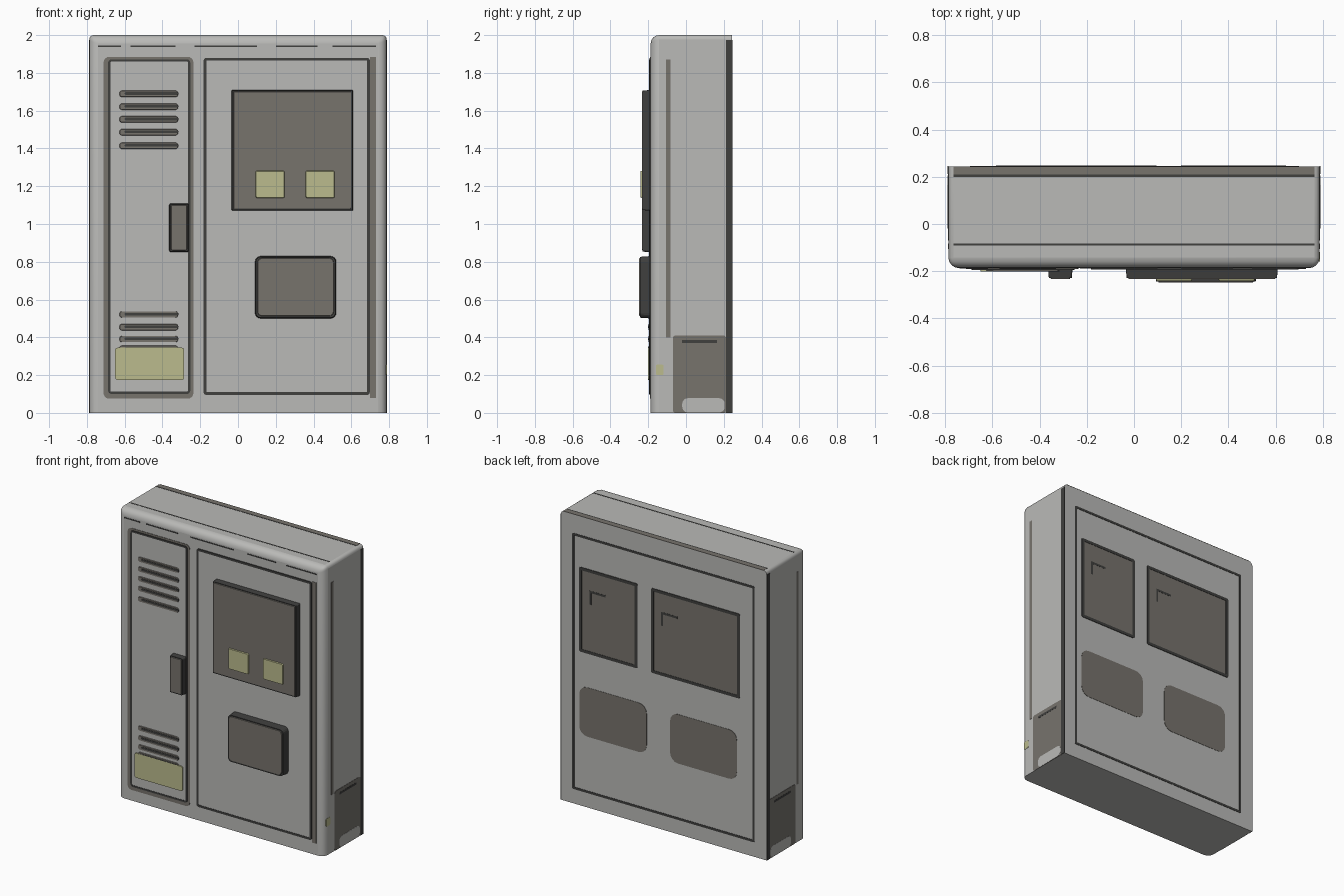
import bpy, bmesh, math
from mathutils import Vector

if "Cube" in bpy.data.objects:
    bpy.data.objects.remove(bpy.data.objects["Cube"])


def material(name, r, g, b):
    m = bpy.data.materials.new(name)
    m.diffuse_color = (r, g, b, 1)
    m.use_nodes = True
    m.node_tree.nodes["Principled BSDF"].inputs["Base Color"].default_value = m.diffuse_color
    return m


LIGHT = material("light grey paint", 0.49, 0.49, 0.475)
BROWN = material("warm mid grey", 0.185, 0.172, 0.152)
DARK = material("dark seam grey", 0.05, 0.05, 0.048)
YELLOW = material("pale yellow", 0.50, 0.50, 0.27)

# surface coordinates (u, v, distance outward) for each side of the cabinet
PLACE = {
    "front": lambda u, v, d: (u, -d, v),
    "back": lambda u, v, d: (u, d, v),
    "right": lambda u, v, d: (d, u, v),
    "left": lambda u, v, d: (-d, u, v),
    "top": lambda u, v, d: (u, v, d),
}
W, F, B, H = 0.787, 0.187, 0.243, 2.0
LEVEL = {"front": F, "back": B, "right": W, "left": W, "top": H - 0.001}


def finish(name, bm, mat):
    bmesh.ops.recalc_face_normals(bm, faces=bm.faces)
    me = bpy.data.meshes.new(name)
    bm.to_mesh(me)
    bm.free()
    me.materials.append(mat)
    ob = bpy.data.objects.new(name, me)
    bpy.context.collection.objects.link(ob)
    return ob


def outline(u0, u1, v0, v1, r):
    if r <= 0:
        return [(u1, v1), (u0, v1), (u0, v0), (u1, v0)]
    pts = []
    for i, (cu, cv) in enumerate([(u1 - r, v1 - r), (u0 + r, v1 - r), (u0 + r, v0 + r), (u1 - r, v0 + r)]):
        for k in range(5):
            a = math.pi / 2 * (i + k / 4)
            pts.append((cu + r * math.cos(a), cv + r * math.sin(a)))
    return pts


def slab(name, side, u0, u1, v0, v1, mat, out=0.003, r=0.0, base=0.0, taper=0.0, ring=0.0):
    """Rounded plate on one side of the cabinet; ring > 0 makes it a frame."""
    bm = bmesh.new()
    f, lv = PLACE[side], LEVEL[side]

    def loop(inset, d):
        rr = max(r - inset, 0.001) if r > 0 else 0
        return [bm.verts.new(f(u, v, lv + d)) for u, v in
                outline(u0 + inset, u1 - inset, v0 + inset, v1 - inset, rr)]

    lo, hi = loop(0, base), loop(taper, out)
    loops = [lo, hi]
    if ring:
        loops += [loop(ring, out), loop(ring, base)]
    n = len(lo)
    for a, b in zip(loops, loops[1:]):
        for i in range(n):
            j = (i + 1) % n
            bm.faces.new((a[i], a[j], b[j], b[i]))
    if not ring:
        bm.faces.new(hi)
        bm.faces.new(lo)
    return finish(name, bm, mat)


# cabinet body: rounded front and top edges, crisp back
bm = bmesh.new()
bmesh.ops.create_cube(bm, size=1)
for v in bm.verts:
    v.co = Vector((v.co.x * 2 * W, (B - F) / 2 + v.co.y * (B + F), (v.co.z + 0.5) * H))
weight = bm.edges.layers.float.new("bevel_weight_edge")
for e in bm.edges:
    m = (e.verts[0].co + e.verts[1].co) / 2
    front, top, side = m.y < -F + 0.01, m.z > H - 0.01, abs(m.x) > W - 0.01
    if front and (top or side):
        e[weight] = 1.0
    elif top and side:
        e[weight] = 0.5
body = finish("cabinet_body", bm, LIGHT)
mod = body.modifiers.new("round edges", "BEVEL")
mod.limit_method = "WEIGHT"
mod.width = 0.045
mod.segments = 4
bpy.context.view_layer.objects.active = body
body.select_set(True)
bpy.ops.object.shade_smooth_by_angle(angle=math.radians(40))
body.select_set(False)

# narrow left door with its seams
slab("left_door", "front", -0.685, -0.255, 0.105, 1.865, LIGHT, out=0.006, r=0.02)
slab("left_door_outer_seam", "front", -0.712, -0.236, 0.075, 1.885, BROWN, out=0.003, r=0.03, ring=0.028)
slab("left_door_inner_seam", "front", -0.688, -0.252, 0.10, 1.872, DARK, out=0.008, r=0.02, ring=0.012)

# wide right door with its seams
slab("right_door", "front", -0.17, 0.69, 0.105, 1.87, LIGHT, out=0.004, r=0.015)
slab("right_door_seam", "front", -0.182, 0.698, 0.095, 1.88, DARK, out=0.006, r=0.015, ring=0.015)
slab("right_door_hinge_strip", "front", 0.698, 0.73, 0.08, 1.885, BROWN, out=0.003)

# ventilation slots, upper and lower groups
for i, z in enumerate([1.69, 1.622, 1.555, 1.487, 1.415, 0.522, 0.455, 0.392, 0.34]):
    slab(f"vent_slot_{i + 1}", "front", -0.63, -0.315, z - 0.02, z + 0.018, BROWN, out=0.012, r=0.017, taper=0.004)
    slab(f"vent_shadow_{i + 1}", "front", -0.60, -0.315, z - 0.006, z + 0.008, DARK, out=0.014, r=0.006, base=0.01)

# yellow label on the left door
slab("warning_label", "front", -0.65, -0.285, 0.175, 0.345, YELLOW, out=0.0145, r=0.012, base=0.004)

# door handle, screen housing and lower box: dark sides with a lighter face
for name, u0, u1, v0, v1, out, r, rim in [
        ("door_handle", -0.365, -0.26, 0.85, 1.11, 0.043, 0.012, 0.010),
        ("screen_housing", -0.035, 0.61, 1.07, 1.71, 0.043, 0.008, 0.010),
        ("lower_box", 0.09, 0.52, 0.50, 0.83, 0.057, 0.03, 0.012)]:
    slab(name, "front", u0, u1, v0, v1, DARK, out=out, r=r, taper=0.004)
    slab(name + "_face", "front", u0 + rim, u1 - rim, v0 + rim, v1 - rim * 0.8, BROWN,
         out=out + 0.004, r=max(r - 0.004, 0.004), base=out - 0.002, taper=0.003)

# two yellow buttons on the screen housing
for i, u in enumerate([0.17, 0.435]):
    slab(f"yellow_button_{i + 1}", "front", u - 0.08, u + 0.08, 1.135, 1.285, YELLOW,
         out=0.054, r=0.012, base=0.04, taper=0.006)

# side details, mirrored left and right
for s in ("right", "left"):
    slab(s + "_rear_edge", s, 0.212, B + 0.002, 0.0, 1.975, DARK, out=0.003)
    slab(s + "_kick_patch", s, -0.07, 0.212, 0.0, 0.41, BROWN, out=0.002, r=0.015)
    slab(s + "_worn_spot", s, -0.02, 0.205, 0.002, 0.078, LIGHT, out=0.003, r=0.03)
    slab(s + "_patch_line", s, -0.02, 0.165, 0.37, 0.385, DARK, out=0.003)
    slab(s + "_side_seam", s, -0.105, -0.082, 0.40, 1.87, BROWN, out=0.002)
slab("side_marker", "right", -0.16, -0.118, 0.2, 0.255, YELLOW, out=0.002, r=0.008, base=-0.004)

# top seams
slab("top_rear_strip", "top", -0.765, 0.765, 0.21, B + 0.001, BROWN, out=0.002)
slab("top_rear_seam", "top", -0.765, 0.765, 0.2, 0.21, DARK, out=0.002)
slab("top_front_seam", "top", -0.765, 0.765, -0.092, -0.082, DARK, out=0.002)
for i, (u0, u1) in enumerate([(-0.74, -0.62), (-0.57, -0.33), (-0.23, 0.1), (0.2, 0.42), (0.5, 0.73)]):
    slab(f"front_top_seam_{i + 1}", "front", u0, u1, 1.938, 1.946, DARK, out=0.002)

# back: perimeter seam, two rimmed hatches, two plain rounded panels
slab("back_seam", "back", -0.695, 0.70, 0.10, 1.87, DARK, out=0.002, r=0.01, ring=0.016)
for i, (u0, u1) in enumerate([(0.20, 0.645), (-0.585, 0.095)]):
    slab(f"back_hatch_{i + 1}", "back", u0, u1, 1.065, 1.65, BROWN, out=0.002, r=0.012)
    slab(f"back_hatch_rim_{i + 1}", "back", u0, u1, 1.065, 1.65, DARK, out=0.004, r=0.012, ring=0.02)
    slab(f"back_hatch_mark_{i + 1}", "back", u1 - 0.2, u1 - 0.08, 1.49, 1.505, DARK, out=0.003)
    slab(f"back_hatch_tick_{i + 1}", "back", u1 - 0.092, u1 - 0.078, 1.41, 1.505, DARK, out=0.0032)
for i, (u0, u1) in enumerate([(0.13, 0.645), (-0.56, -0.05)]):
    slab(f"back_panel_{i + 1}", "back", u0, u1, 0.49, 0.83, BROWN, out=0.002, r=0.06)
